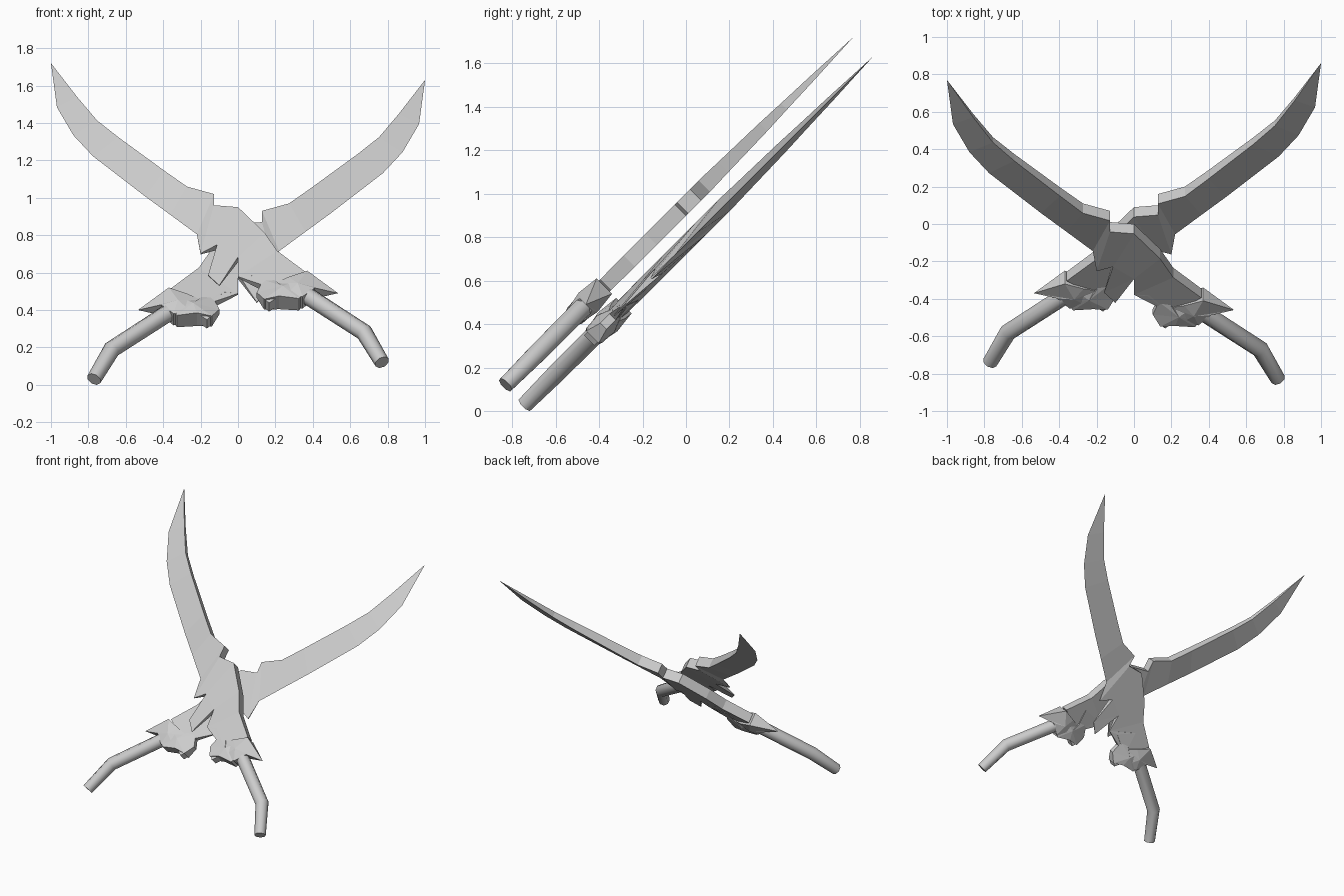
import bpy, bmesh, math
from mathutils import Vector

cube = bpy.data.objects.get("Cube")
if cube:
    bpy.data.objects.remove(cube)

steel = bpy.data.materials.new("grey_steel")
steel.use_nodes = True
GREY = (0.6, 0.6, 0.6, 1)
steel.diffuse_color = GREY
steel.node_tree.nodes["Principled BSDF"].inputs["Base Color"].default_value = GREY

R = math.sqrt(0.5)


def place(x, z, w, side):
    """Sword plane leans back 45 degrees; w is the offset towards the front."""
    shift = 0 if side > 0 else 0.09
    return Vector((side * x, z - 0.95 - w * R + shift, z + w * R - shift))


def finish(bm, name, smooth=False):
    bmesh.ops.remove_doubles(bm, verts=bm.verts, dist=0.0005)
    bmesh.ops.recalc_face_normals(bm, faces=bm.faces)
    me = bpy.data.meshes.new(name)
    bm.to_mesh(me)
    bm.free()
    me.materials.append(steel)
    ob = bpy.data.objects.new(name, me)
    bpy.context.collection.objects.link(ob)
    if smooth:
        bpy.ops.object.select_all(action='DESELECT')
        ob.select_set(True)
        bpy.context.view_layer.objects.active = ob
        bpy.ops.object.shade_smooth_by_angle(angle=math.radians(50))
    return ob


def layers(bm, pts, side):
    return [[bm.verts.new(place(x, z, s * w, side)) for x, z, w in pts] for s in (1, -1)]


def strip(name, spine, edge, side):
    """Wedge running between a thick spine and a thin edge."""
    bm = bmesh.new()
    sf, sb = layers(bm, spine, side)
    ef, eb = layers(bm, edge, side)
    ring = [sf, ef, eb, sb]
    for i in range(len(spine) - 1):
        for a, b in zip(ring, ring[1:] + ring[:1]):
            bm.faces.new((a[i], a[i + 1], b[i + 1], b[i]))
    for i in (0, -1):
        bm.faces.new([r[i] for r in ring])
    return finish(bm, name)


def plate(name, pts, side, apex=None):
    """Outline with its own thickness at each corner, optionally peaked."""
    bm = bmesh.new()
    f, b = layers(bm, pts, side)
    n = len(pts)
    for i in range(n):
        j = (i + 1) % n
        bm.faces.new((f[i], f[j], b[j], b[i]))
    if apex:
        for loop, peak in zip((f, b), layers(bm, [apex], side)):
            for i in range(n):
                bm.faces.new((loop[i], loop[(i + 1) % n], peak[0]))
    else:
        caps = [bm.faces.new(f), bm.faces.new(b)]
        bmesh.ops.triangulate(bm, faces=caps)
    return finish(bm, name)


def grip(name, path, side, sides=8):
    """Bent tube following a path that lies in the sword plane."""
    bm = bmesh.new()
    flat = [Vector((x, z / R)) for x, z, r in path]
    rings = []
    for i, (x, z, r) in enumerate(path):
        d = (flat[min(i + 1, len(path) - 1)] - flat[max(i - 1, 0)]).normalized()
        ring = []
        for k in range(sides):
            a = math.tau * (k + 0.5) / sides
            q = flat[i] + Vector((-d.y, d.x)) * r * math.cos(a)
            ring.append(bm.verts.new(place(q.x, q.y * R, r * math.sin(a), side)))
        rings.append(ring)
    for a, b in zip(rings, rings[1:]):
        for k in range(sides):
            m = (k + 1) % sides
            bm.faces.new((a[k], a[m], b[m], b[k]))
    bm.faces.new(rings[0])
    bm.faces.new(rings[-1])
    return finish(bm, name, smooth=True)


# Outlines as x, z, half thickness
blade_spine = [(-1, 1.72, 0), (-.86, 1.53, .013), (-.754, 1.4, .02), (-.64, 1.306, .026),
               (-.396, 1.123, .033), (-.273, 1.034, .037), (-.128, .994, .037)]
blade_edge = [(-1, 1.72, 0), (-.968, 1.484, 0), (-.88, 1.334, 0), (-.775, 1.222, 0),
              (-.497, 1.008, 0), (-.36, .908, 0), (-.22, .805, 0)]
body_spine = [(-.128, .994, .037), (-.128, .934, .037), (0, .924, .037), (.14, .79, .037),
              (.21, .69, .037), (.36, .58, .035)]
body_edge = [(-.22, .805, 0), (-.2, .7, .004), (-.112, .735, .02), (0, .67, .02),
             (0, .575, .005), (.2, .49, .03)]
tooth = [(-.112, .735, .02), (-.16, .585, .003), (-.1, .53, .003), (0, .67, .02)]
barb = [(0, .575, .005), (.07, .575, .015), (.2, .49, .03), (.2, .62, .03)]
wing = [(.535, .49, 0), (.37, .575, .05), (.27, .545, .045), (.2, .525, .03),
        (.25, .45, .04), (.345, .44, .045), (.41, .49, .04)]
hook = [(.2, .54, .02), (.16, .575, .012), (.134, .547, .02), (.1, .48, .02),
        (.14, .43, .04), (.22, .44, .05), (.326, .43, .045), (.35, .46, .04), (.31, .53, .04)]
hook_tip = [(.19, .475, .035), (.135, .44, .035), (.166, .415, .033), (.22, .45, .033)]
grip_path = [(.31, .515, .048), (.675, .28, .047), (.77, .12, .04)]

# Two crossed swords, mirrored and set one behind the other
for side, tag in ((1, "front"), (-1, "rear")):
    strip(tag + "_blade", blade_spine, blade_edge, side)
    strip(tag + "_blade_base", body_spine, body_edge, side)
    plate(tag + "_blade_tooth", tooth, side)
    plate(tag + "_blade_barb", barb, side)
    plate(tag + "_guard_wing", wing, side, apex=(.32, .5, .062))
    plate(tag + "_guard_hook", hook, side, apex=(.24, .49, .055))
    plate(tag + "_guard_hook_tip", hook_tip, side)
    grip(tag + "_grip", grip_path, side)
